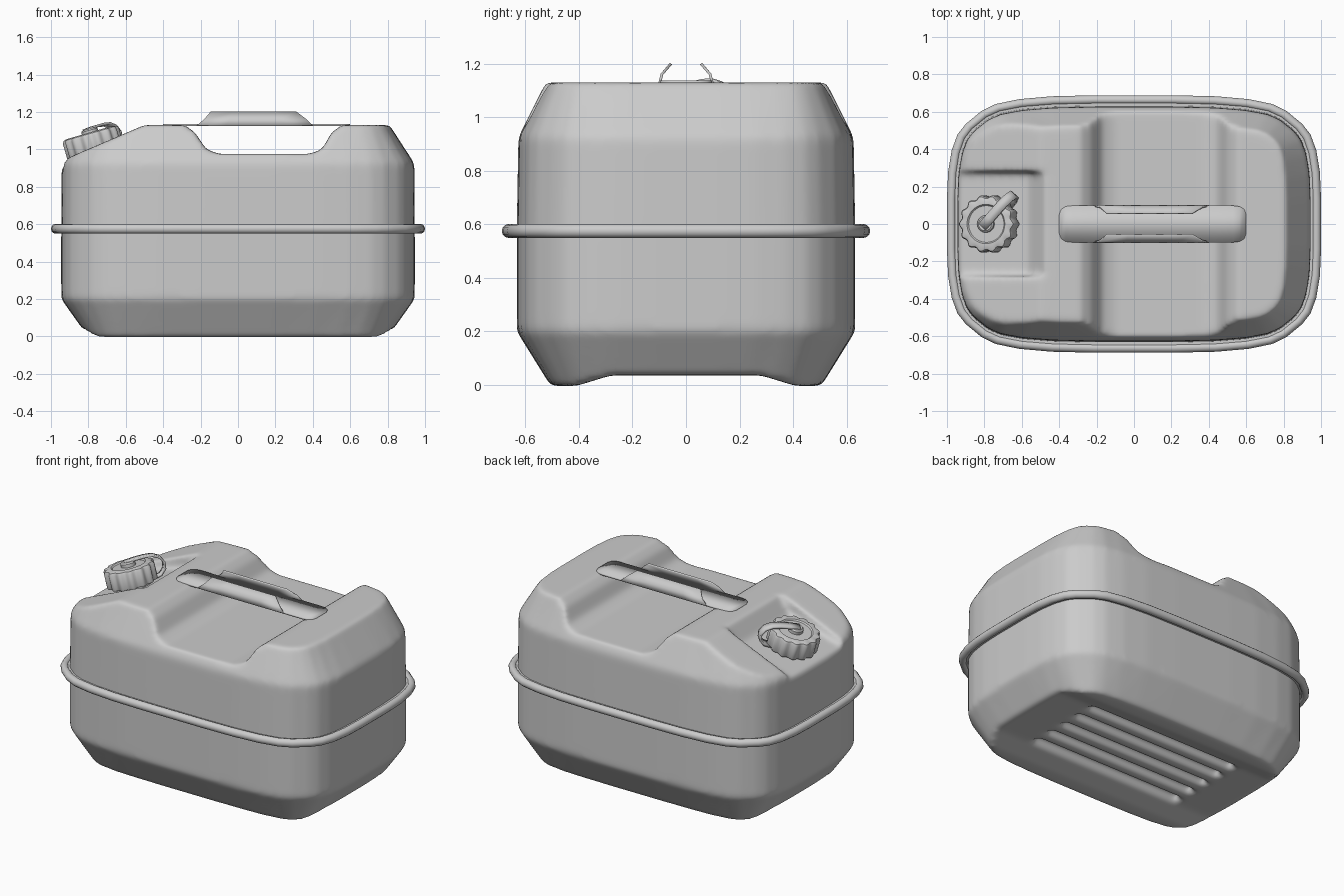
import bpy, bmesh, math
from mathutils import Matrix, Vector

if "Cube" in bpy.data.objects:
    bpy.data.objects.remove(bpy.data.objects["Cube"])


def make(name, verts, faces, smooth=True):
    bm = bmesh.new()
    vs = [bm.verts.new(v) for v in verts]
    for f in faces:
        bm.faces.new([vs[i] for i in f])
    bmesh.ops.recalc_face_normals(bm, faces=bm.faces)
    me = bpy.data.meshes.new(name)
    bm.to_mesh(me)
    bm.free()
    ob = bpy.data.objects.new(name, me)
    bpy.context.collection.objects.link(ob)
    if smooth:
        bpy.ops.object.select_all(action='DESELECT')
        bpy.context.view_layer.objects.active = ob
        ob.select_set(True)
        bpy.ops.object.shade_smooth_by_angle(angle=math.radians(40))
    return ob


def outline(hx, hy, cx, cy, soft=0.35, n=5):
    """Rectangle with chamfered corners, each bend rounded."""
    q = [(hx, hy - cy), (hx - cx, hy)]
    p = q + [(-x, y) for x, y in q[::-1]] + [(-x, -y) for x, y in q] + [(x, -y) for x, y in q[::-1]]
    p = [Vector(v) for v in p]
    out = []
    for i, b in enumerate(p):
        a = b + (p[i - 1] - b) * soft
        c = b + (p[(i + 1) % 8] - b) * soft
        for k in range(n):
            t = k / (n - 1)
            out.append(a * (1 - t) ** 2 + b * 2 * t * (1 - t) + c * t * t)
    return out


def loft(name, rings, closed=False):
    """Join equal-length rings; cap the ends or close the loop."""
    n, m = len(rings[0]), len(rings)
    verts = [v for r in rings for v in r]
    faces = []
    for j in range(m if closed else m - 1):
        k = (j + 1) % m
        faces += [(j * n + i, j * n + (i + 1) % n, k * n + (i + 1) % n, k * n + i) for i in range(n)]
    if not closed:
        faces += [tuple(range(n)), tuple(range((m - 1) * n, m * n))]
    return make(name, verts, faces)


def prism(name, profile, half, axis):
    """Extrude a profile both ways along x or y."""
    if axis == 'y':
        rings = [[(a, s * half, z) for a, z in profile] for s in (-1, 1)]
    else:
        rings = [[(s * half, a, z) for a, z in profile] for s in (-1, 1)]
    return loft(name, rings)


def strip(name, rows, thick, offset=0.0):
    """Open sheet from rows of points, thickened."""
    n = len(rows[0])
    verts = [v for r in rows for v in r]
    faces = [(j * n + i, j * n + i + 1, (j + 1) * n + i + 1, (j + 1) * n + i)
             for j in range(len(rows) - 1) for i in range(n - 1)]
    ob = make(name, verts, faces)
    mod = ob.modifiers.new("thickness", 'SOLIDIFY')
    mod.thickness, mod.offset = thick, offset
    return ob


# Body: lofted chamfered block
levels = [(-0.004, .80, .505, .15, .13), (.20, .945, .632, .25, .20), (.575, .945, .632, .25, .20),
          (.925, .943, .626, .25, .20), (1.13, .81, .525, .15, .13)]
body = loft("can_body", [[(p.x, p.y, z) for p in outline(hx, hy, cx, cy)]
                         for z, hx, hy, cx, cy in levels])

# Cutters: filler slope, filler pocket, handle saddle, base arch, base grooves
saddle = [(-.30, 1.2), (-.285, 1.13), (-.23, 1.09), (-.17, 1.0), (-.10, .975), (.38, .975),
          (.45, 1.0), (.50, 1.09), (.555, 1.13), (.57, 1.2)]
cutters = [
    prism("cut_slope", [(-1.2, .83), (-.50, 1.13), (-.4, 1.173), (-.4, 1.4), (-1.2, 1.4)], 1, 'y'),
    prism("cut_pocket", [(-1.2, .835), (-.56, 1.02), (-.47, 1.14), (-.47, 1.4), (-1.2, 1.4)], .28, 'y'),
    prism("cut_saddle", saddle, 1, 'y'),
    prism("cut_arch", [(-.43, -.1), (-.41, -.004), (-.28, .036), (.28, .036), (.41, -.004), (.43, -.1)], 1.2, 'x'),
]
gv, gf = [], []
for i in range(5):
    y, b = (i - 2) * .125, len(gv)
    for z, w, l in ((-.1, .034, .58), (.085, .024, .55)):
        gv += [(-l, y - w, z), (l, y - w, z), (l, y + w, z), (-l, y + w, z)]
    gf += [tuple(b + k for k in f) for f in
           ((0, 1, 2, 3), (4, 5, 6, 7), (0, 1, 5, 4), (1, 2, 6, 5), (2, 3, 7, 6), (3, 0, 4, 7))]
cutters.append(make("cut_grooves", gv, gf, False))

body.modifiers.clear()
for c in cutters:
    c.hide_render = True
    mod = body.modifiers.new(c.name, 'BOOLEAN')
    mod.operation, mod.solver, mod.object = 'DIFFERENCE', 'EXACT', c
# Pressed-metal softness: remesh then relax
rem = body.modifiers.new("remesh", 'REMESH')
rem.mode, rem.voxel_size, rem.use_smooth_shade = 'VOXEL', .015, True
smo = body.modifiers.new("soften", 'SMOOTH')
smo.factor, smo.iterations = .5, 12
bpy.context.view_layer.update()
dg = bpy.context.evaluated_depsgraph_get()
baked = bpy.data.meshes.new_from_object(body.evaluated_get(dg))
body.modifiers.clear()
body.data = baked
for c in cutters:
    bpy.data.objects.remove(c)

# Seam flange: thin web with a rolled bead at the rim
profile = [(-.03, -.018), (.0, -.015), (.018, -.016)]
profile += [(.035 + .025 * math.cos(a), .026 * math.sin(a))
            for a in [math.radians(d) for d in range(-120, 121, 30)]]
profile += [(.018, .016), (.0, .015), (-.03, .018)]
loft("seam_flange", [[(p.x, p.y, .575 + dz) for p in outline(.94 + d, .628 + d, .25 + .6 * d, .20 + .6 * d)]
                     for d, dz in profile], closed=True)

# Carry handle: flat strap with rounded tabs
ends = [(-.40, .05), (-.39, .078), (-.365, .094), (-.33, .098), (-.21, .098), (.41, .098),
        (.53, .098), (.565, .094), (.59, .078), (.60, .05)]
strip("handle_strap", [[(x, -w, 1.13), (x, w, 1.13)] for x, w in ends], .012)
# Folded-up grip flanges
for side, s in (("front", -1), ("back", 1)):
    rows = [(-.22, .40, .098, 1.127), (-.18, .365, .090, 1.16), (-.145, .31, .056, 1.2)]
    strip("handle_flange_" + side,
          [[(x0 + (x1 - x0) * t / 4, s * y, z) for t in range(5)] for x0, x1, y, z in rows], .01)

# Filler cap, built upright then tilted toward the end wall
tilt = Matrix.Translation((-.768, 0, 1.008)) @ Matrix.Rotation(math.radians(-16), 4, 'Y')


def round_part(name, sections, lobes=0, depth=0.0, n=96):
    rings = []
    for r, z in sections:
        k = min(1, max(0, (r - .11) / .03))
        rings.append([((r + k * depth * math.cos(lobes * a)) * math.cos(a),
                       (r + k * depth * math.cos(lobes * a)) * math.sin(a), z)
                      for a in [2 * math.pi * i / n for i in range(n)]])
    ob = loft(name, rings)
    ob.data.transform(tilt)
    return ob


round_part("filler_neck", [(.115, -.10), (.115, .0)], n=32)
round_part("filler_cap", [(.12, -.035), (.145, -.03), (.149, -.02), (.149, .065), (.142, .08),
                          (.125, .086), (.105, .086), (.098, .078)], lobes=14, depth=.007)
round_part("cap_button", [(.045, .07), (.045, .098), (.036, .106)], n=32)

# Retaining strap from the cap centre over the rim and under to the neck
path = [(-.02, .104), (.04, .108), (.10, .108), (.15, .102), (.19, .08), (.21, .045), (.205, .005),
        (.175, -.025), (.11, -.04)]
d = Vector((math.cos(math.radians(48)), math.sin(math.radians(48)), 0))
w = Vector((-d.y, d.x, 0)) * .026
keeper = strip("cap_retaining_strap",
               [[d * r - w + Vector((0, 0, z)), d * r + w + Vector((0, 0, z))] for r, z in path], .014)
keeper.data.transform(tilt)
